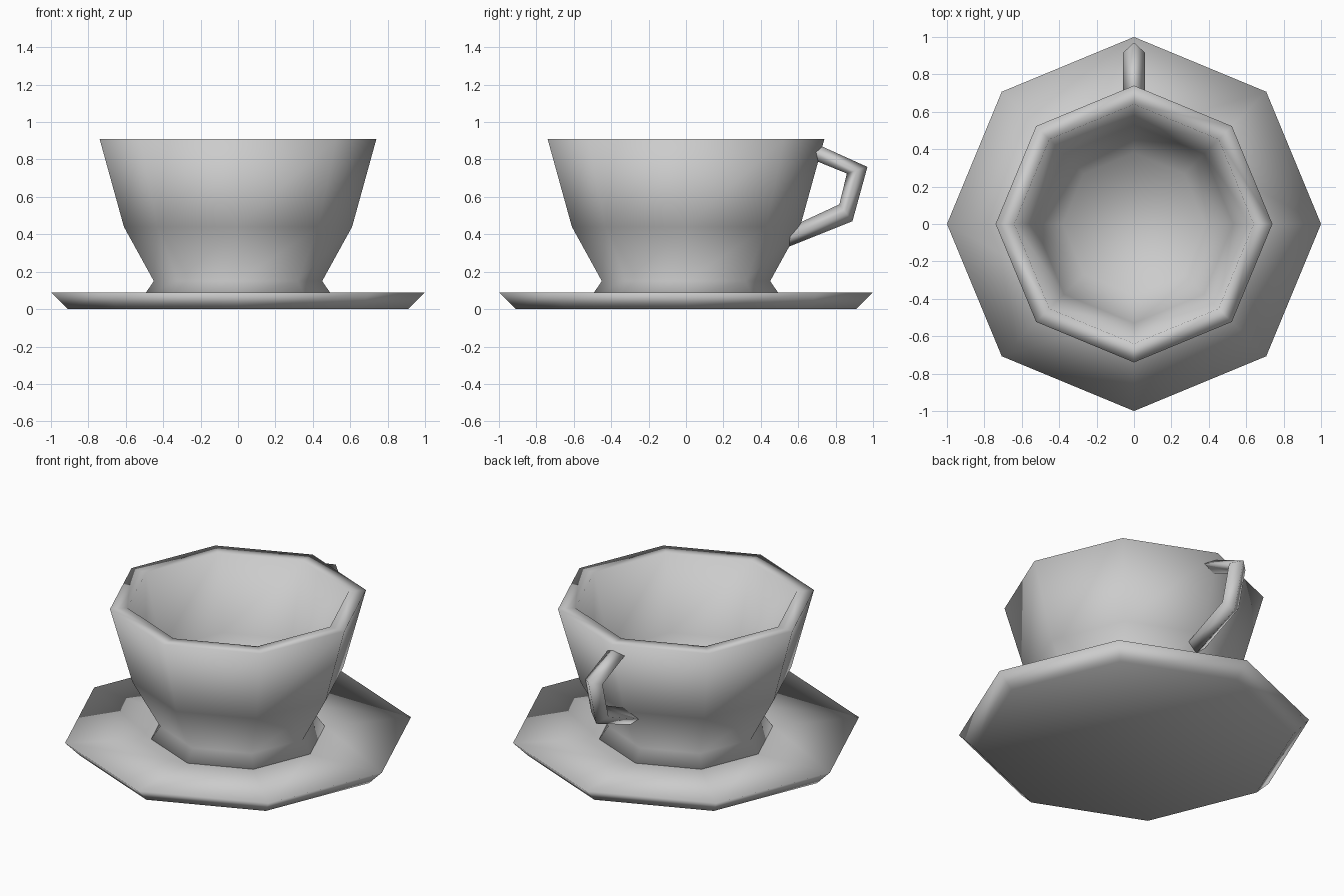
import bpy, bmesh, math

if "Cube" in bpy.data.objects:
    bpy.data.objects.remove(bpy.data.objects["Cube"])


def finish(bm, name):
    bmesh.ops.remove_doubles(bm, verts=bm.verts, dist=1e-5)
    bmesh.ops.recalc_face_normals(bm, faces=bm.faces)
    for f in bm.faces:
        f.smooth = True
    me = bpy.data.meshes.new(name)
    bm.to_mesh(me)
    bm.free()
    ob = bpy.data.objects.new(name, me)
    bpy.context.collection.objects.link(ob)
    return ob


def bridge(bm, a, b):
    n = len(a)
    for i in range(n):
        j = (i + 1) % n
        bm.faces.new((a[i], a[j], b[j], b[i]))


def lathe(name, profile, sides=8):
    """Spin an (r, z) profile and cap its first and last rings."""
    bm = bmesh.new()
    rings = []
    for r, z in profile:
        rings.append([bm.verts.new((r * math.cos(2 * math.pi * k / sides),
                                    r * math.sin(2 * math.pi * k / sides), z))
                      for k in range(sides)])
    for a, b in zip(rings, rings[1:]):
        bridge(bm, a, b)
    bm.faces.new(rings[0])
    bm.faces.new(rings[-1])
    return finish(bm, name)


# Saucer: shallow eight-sided dish
lathe("saucer", [(0.91, 0.0), (1.0, 0.09), (0.5, 0.074)])

# Cup: flared foot, two-stage outer wall, thick lip, hollow inside
lathe("cup", [(0.51, 0.062), (0.45, 0.15), (0.61, 0.44), (0.74, 0.91),
              (0.64, 0.91), (0.53, 0.46), (0.38, 0.19)])

# Handle: diamond-section bar bent in the x = 0 plane, ends sunk in the cup wall
outer = [(0.66, 0.90), (0.97, 0.76), (0.89, 0.47), (0.52, 0.322)]
inner = [(0.64, 0.815), (0.86, 0.725), (0.82, 0.56), (0.54, 0.43)]
bm = bmesh.new()
rings = []
for (yo, zo), (yi, zi) in zip(outer, inner):
    ym, zm = (yo + yi) / 2, (zo + zi) / 2
    rings.append([bm.verts.new(p) for p in
                  ((0, yo, zo), (0.06, ym, zm), (0, yi, zi), (-0.06, ym, zm))])
for a, b in zip(rings, rings[1:]):
    bridge(bm, a, b)
bm.faces.new(rings[0])
bm.faces.new(rings[-1])
finish(bm, "handle")
